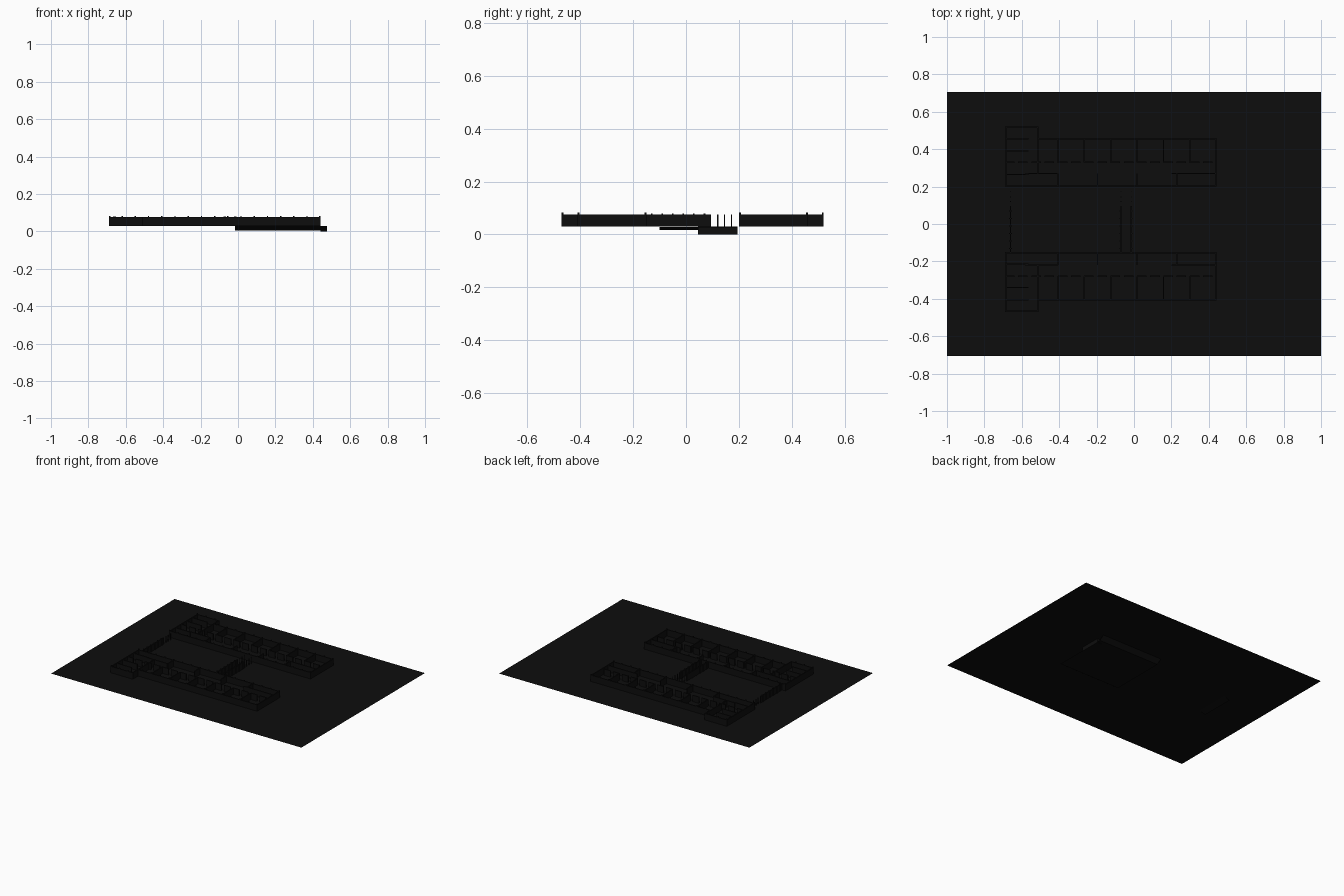
import bpy, bmesh
from mathutils import Matrix, Vector

if "Cube" in bpy.data.objects:
    bpy.data.objects.remove(bpy.data.objects["Cube"], do_unlink=True)

black = bpy.data.materials.new("matte black")
black.use_nodes = True
colour = (0.0042, 0.0042, 0.0042, 1)
black.diffuse_color = colour
black.node_tree.nodes["Principled BSDF"].inputs["Base Color"].default_value = colour

GROUND, TOP, PIER_TOP = 0.03, 0.076, 0.082
MID_Y = 0.025          # the two wings mirror about this line
T = 0.007              # wall thickness


def box(bm, x0, x1, y0, y1, z0=GROUND, z1=TOP):
    size = Vector((abs(x1 - x0), abs(y1 - y0), z1 - z0))
    centre = Vector(((x0 + x1) / 2, (y0 + y1) / 2, (z0 + z1) / 2))
    bmesh.ops.create_cube(bm, size=1, matrix=Matrix.Translation(centre) @ Matrix.Diagonal(size.to_4d()))


def wall_x(bm, x0, x1, y, top=TOP):
    box(bm, x0, x1, y - T / 2, y + T / 2, GROUND, top)


def wall_y(bm, x, y0, y1, top=TOP):
    box(bm, x - T / 2, x + T / 2, y0, y1, GROUND, top)


def sheet(bm, *points):
    bm.faces.new([bm.verts.new(p) for p in points])


def finish(bm, name):
    mesh = bpy.data.meshes.new(name)
    bm.to_mesh(mesh)
    bm.free()
    mesh.materials.append(black)
    ob = bpy.data.objects.new(name, mesh)
    bpy.context.collection.objects.link(ob)
    return ob


# Flat site
bm = bmesh.new()
sheet(bm, (-1, -0.705, GROUND), (1, -0.705, GROUND), (1, 0.705, GROUND), (-1, 0.705, GROUND))
finish(bm, "ground")

WEST, EAST, BLOCK_EAST = -0.69, 0.44, -0.515
INNER, CORRIDOR, OUTER, BLOCK_OUTER = 0.175, 0.305, 0.435, 0.495
BAYS = 16
STEP = (EAST - WEST) / BAYS


def build_wing(side, name):
    def y(v):
        return MID_Y + side * v

    # Long facades and end walls
    bm = bmesh.new()
    wall_x(bm, BLOCK_EAST, EAST, y(OUTER - T / 2))
    wall_x(bm, WEST, EAST, y(INNER + T / 2))
    wall_y(bm, EAST - T / 2, y(INNER), y(OUTER))
    wall_y(bm, WEST + T / 2, y(INNER), y(BLOCK_OUTER))
    wall_y(bm, BLOCK_EAST, y(INNER + 0.07), y(BLOCK_OUTER))
    wall_x(bm, WEST, BLOCK_EAST, y(BLOCK_OUTER - T / 2))
    finish(bm, name + "_outer_walls")

    # Corridor wall with a door gap in each bay, and room partitions
    bm = bmesh.new()
    for i in range(BAYS):
        x = WEST + i * STEP
        wall_x(bm, x, x + STEP * 0.72, y(CORRIDOR))
        if i % 2 == 0 and x > BLOCK_EAST:
            wall_y(bm, x, y(CORRIDOR), y(OUTER))
        if i in (4, 7, 10, 13):
            wall_y(bm, x, y(INNER), y(INNER + 0.07))
    for x0, x1 in ((-0.58, -0.41), (0.2, EAST)):
        wall_x(bm, x0, x1, y(INNER + 0.07))
    for v in (0.24, 0.365, 0.43):
        wall_x(bm, WEST, BLOCK_EAST - 0.05, y(v))
    finish(bm, name + "_partitions")

    # Piers standing slightly above the walls
    bm = bmesh.new()
    for i in range(BAYS + 1):
        x = min(max(WEST + i * STEP, WEST + T / 2), EAST - T / 2)
        face = BLOCK_OUTER if x < BLOCK_EAST else OUTER
        for v in (INNER + T / 2, face - T / 2):
            box(bm, x - T / 2, x + T / 2, y(v) - T / 2, y(v) + T / 2, GROUND, PIER_TOP)
    finish(bm, name + "_piers")


build_wing(1, "back_wing")
build_wing(-1, "front_wing")

# Links between the wings: solid walls, then an open run of slim posts
for name, xs in (("middle_link", (-0.07, -0.015)), ("end_link", (-0.66,))):
    bm = bmesh.new()
    for x in xs:
        wall_y(bm, x, -0.15, 0.095)
        for py in (0.12, 0.145, 0.172):
            box(bm, x - 0.002, x + 0.002, py - 0.002, py + 0.002)
        for k in range(6):
            py = -0.13 + k * 0.04
            box(bm, x - T, x + T, py - 0.003, py + 0.003, GROUND, PIER_TOP - 0.003)
    finish(bm, name)

# Thin lower court under the site, with sloping edges
bm = bmesh.new()
x0, x1, low = -0.015, 0.475, 0.004
sheet(bm, (x0, -0.18, low), (x1, -0.18, low), (x1, 0.22, low), (x0, 0.22, low))
sheet(bm, (x0, -0.215, GROUND), (x1, -0.215, GROUND), (x1, -0.18, low), (x0, -0.18, low))
sheet(bm, (x0, 0.22, low), (x1, 0.22, low), (x1, 0.255, GROUND), (x0, 0.255, GROUND))
finish(bm, "lower_court")

# Entrance steps at the east edge and ramp at the west edge
bm = bmesh.new()
for i in range(3):
    box(bm, 0.44, 0.452 + i * 0.012, 0.045, 0.195, 0.014 - i * 0.007, GROUND - i * 0.001)
finish(bm, "entrance_steps")
bm = bmesh.new()
sheet(bm, (WEST, -0.1, 0.017), (-0.64, -0.1, 0.029), (-0.64, 0.15, 0.029), (WEST, 0.15, 0.017))
finish(bm, "west_ramp")
